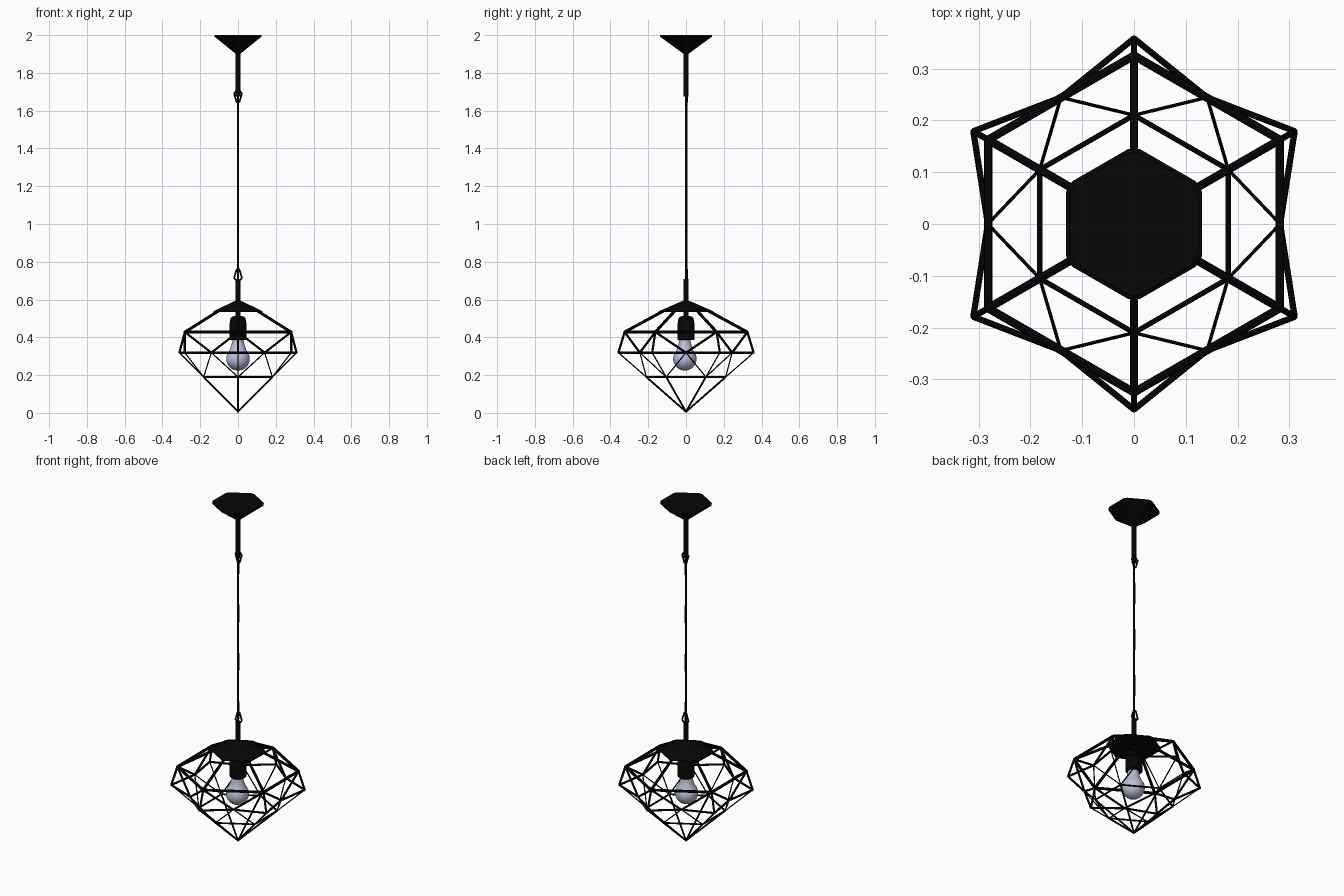
import bpy, bmesh, math
from mathutils import Vector

if "Cube" in bpy.data.objects:
    bpy.data.objects.remove(bpy.data.objects["Cube"])

black = bpy.data.materials.new("black_metal")
black.diffuse_color = (0.002, 0.002, 0.002, 1)
black.use_nodes = True
black.node_tree.nodes["Principled BSDF"].inputs["Base Color"].default_value = black.diffuse_color
glass = bpy.data.materials.new("pale_glass")
glass.diffuse_color = (0.5, 0.52, 0.7, 1)
glass.use_nodes = True
glass.node_tree.nodes["Principled BSDF"].inputs["Base Color"].default_value = glass.diffuse_color


def finish(bm, name, mat, smooth=False):
    bmesh.ops.recalc_face_normals(bm, faces=bm.faces)
    me = bpy.data.meshes.new(name)
    bm.to_mesh(me)
    bm.free()
    ob = bpy.data.objects.new(name, me)
    bpy.context.collection.objects.link(ob)
    me.materials.append(mat)
    if smooth:
        bpy.context.view_layer.objects.active = ob
        ob.select_set(True)
        bpy.ops.object.shade_smooth_by_angle(angle=math.radians(35))
        ob.select_set(False)
    return ob


def lathe(name, profile, sides, mat, smooth=True, y=0.0, blunt=0.0):
    """Revolve (radius, z) points; a corner lies on the y axis, optionally blunted."""
    step = 2 * math.pi / sides
    if blunt:
        angles = [step * i + s * blunt for i in range(sides) for s in (-1, 1)]
    else:
        angles = [step * i for i in range(sides)]
    n = len(angles)
    bm = bmesh.new()
    rings = [[bm.verts.new((r * math.sin(a), y + r * math.cos(a), z)) for a in angles]
             for r, z in profile]
    for a, b in zip(rings, rings[1:]):
        for i in range(n):
            j = (i + 1) % n
            bm.faces.new((a[i], a[j], b[j], b[i]))
    bm.faces.new(rings[0])
    bm.faces.new(rings[-1])
    return finish(bm, name, mat, smooth)


def struts(name, pairs, radius, sides=8):
    """Round bars between point pairs, with a ball at every joint."""
    bm = bmesh.new()
    joints = set()
    for p, q in pairs:
        d = q - p
        m = d.to_track_quat('Z', 'Y').to_matrix().to_4x4()
        m.translation = (p + q) / 2
        bmesh.ops.create_cone(bm, cap_ends=True, segments=sides, radius1=radius,
                              radius2=radius, depth=d.length, matrix=m)
        joints.update((tuple(round(c, 5) for c in p), tuple(round(c, 5) for c in q)))
    for j in sorted(joints):
        g = bmesh.ops.create_icosphere(bm, subdivisions=1, radius=radius * 1.05)
        bmesh.ops.translate(bm, verts=g["verts"], vec=j)
    return finish(bm, name, black, True)


def ring(r, z, offset=0.0):
    return [Vector((r * math.sin(math.radians(60 * i + offset)),
                    r * math.cos(math.radians(60 * i + offset)), z)) for i in range(6)]


# Diamond cage nodes
collar = ring(0.12, 0.539)
crown = ring(0.325, 0.428)
points = ring(0.358, 0.319)
mids = ring(0.282, 0.319, 30)
low = ring(0.21, 0.19)
tip = Vector((0, 0, 0.006))
nxt = lambda i: (i + 1) % 6

struts("cage_upper_bars", [(collar[i], crown[i]) for i in range(6)]
       + [(crown[i], crown[nxt(i)]) for i in range(6)], 0.008)
struts("cage_side_bars", [e for i in range(6) for e in (
    (crown[i], points[i]), (crown[i], mids[i]), (crown[nxt(i)], mids[i]))], 0.006)
struts("cage_girdle_bars", [e for i in range(6) for e in (
    (points[i], mids[i]), (mids[i], points[nxt(i)]))], 0.006)
struts("cage_lower_ring", [(low[i], low[nxt(i)]) for i in range(6)], 0.005)
struts("cage_lower_bars", [e for i in range(6) for e in (
    (low[i], points[i]), (low[i], mids[i]), (low[nxt(i)], mids[i]))], 0.0033)
struts("cage_tip_bars", [(low[i], tip) for i in range(6)], 0.005)

# Hexagonal cap on the cage and ceiling canopy, both with blunted corners
lathe("cage_cap", [(0.142, 0.533), (0.145, 0.538), (0.03, 0.588), (0.012, 0.594)],
      6, black, False, blunt=0.08)
lathe("ceiling_canopy", [(0.012, 1.9), (0.02, 1.906), (0.138, 1.992), (0.137, 2.0)],
      6, black, False, blunt=0.08)

# Rods
lathe("upper_rod", [(0.0125, 1.675), (0.0125, 1.91)], 16, black)
lathe("lower_rod", [(0.0125, 0.5), (0.0125, 0.71)], 16, black)


# Kite-shaped wire links joining the rods to the cable
def link(name, wide, mid, narrow):
    half = [(0.01, wide), (0.021, mid), (0.007, narrow)]
    loop = [Vector((x, 0.006, z)) for x, z in half]
    loop += [Vector((-x, 0.006, z)) for x, z in reversed(half)]
    struts(name, list(zip(loop, loop[1:] + loop[:1])), 0.0045)


link("upper_link", 1.705, 1.69, 1.645)
link("lower_link", 0.703, 0.715, 0.76)

# Hanging cable with a thinner flex running beside it
struts("hanging_cable", [(Vector((0, -0.002, 0.7)), Vector((0, -0.002, 1.68)))], 0.0045)
flex = [Vector((0.002 * math.sin(i * 0.9), 0.005, 0.7 + 0.98 * i / 24)) for i in range(25)]
struts("flex_wire", list(zip(flex, flex[1:])), 0.0035, 6)

# Lamp socket and bulb
lathe("socket", [(0.042, 0.385), (0.046, 0.389), (0.046, 0.47), (0.043, 0.482),
                 (0.04, 0.5), (0.03, 0.51), (0.012, 0.514)], 32, black)
bulb = [(0.062 * math.sin(math.radians(a)), 0.286 - 0.062 * math.cos(math.radians(a)))
        for a in range(3, 124, 10)]
bulb += [(0.044, 0.333), (0.036, 0.355), (0.03, 0.38), (0.029, 0.4)]
lathe("light_bulb", bulb, 32, glass, y=-0.006)
